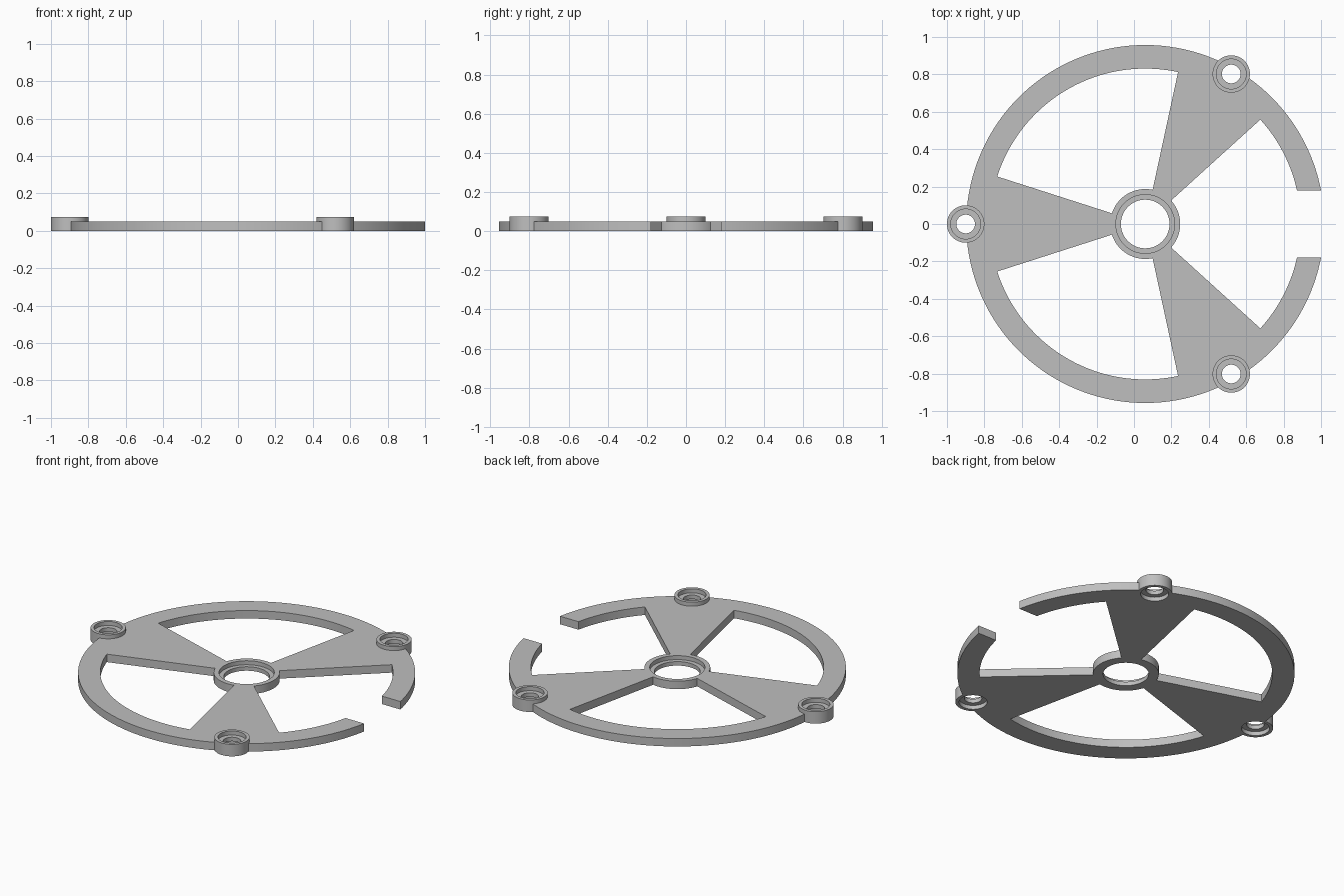
import bpy, bmesh
from math import sin, cos, pi, radians, sqrt

if "Cube" in bpy.data.objects:
    bpy.data.objects.remove(bpy.data.objects["Cube"])

CX = 0.06          # wheel centre
R_OUT, R_IN = 0.957, 0.831
T = 0.05           # plate thickness
SPOKE = radians(17.8)

grey = bpy.data.materials.new("light_grey")
grey.use_nodes = True
COLOR = (0.52, 0.52, 0.52, 1)
grey.diffuse_color = COLOR
grey.node_tree.nodes["Principled BSDF"].inputs["Base Color"].default_value = COLOR


def make_object(name, bm, at=(0, 0)):
    bmesh.ops.recalc_face_normals(bm, faces=bm.faces)
    mesh = bpy.data.meshes.new(name)
    bm.to_mesh(mesh)
    bm.free()
    mesh.materials.append(grey)
    ob = bpy.data.objects.new(name, mesh)
    ob.location = (at[0], at[1], 0)
    bpy.context.collection.objects.link(ob)
    return ob


def prism(name, outline, z0, z1, at=(0, 0)):
    bm = bmesh.new()
    face = bm.faces.new([bm.verts.new((x, y, z0)) for x, y in outline])
    top = bmesh.ops.extrude_face_region(bm, geom=[face])["geom"]
    verts = [v for v in top if isinstance(v, bmesh.types.BMVert)]
    bmesh.ops.translate(bm, verts=verts, vec=(0, 0, z1 - z0))
    return make_object(name, bm, at)


def arc(r, a0, a1, n):
    return [(r * cos(a0 + (a1 - a0) * i / n), r * sin(a0 + (a1 - a0) * i / n))
            for i in range(n + 1)]


def circle(r, n):
    return arc(r, 0, 2 * pi, n)[:-1]


def lathe(name, profile, n, at):
    # closed (radius, height) profile swept into a hollow ring
    bm = bmesh.new()
    rings = [[bm.verts.new((x, y, z)) for x, y in circle(r, n)] for r, z in profile]
    for a, b in zip(rings, rings[1:] + rings[:1]):
        for i in range(n):
            j = (i + 1) % n
            bm.faces.new((a[i], a[j], b[j], b[i]))
    return make_object(name, bm, at)


def cut(target, cutter):
    mod = target.modifiers.new("cut", "BOOLEAN")
    mod.operation, mod.solver, mod.object = "DIFFERENCE", "EXACT", cutter
    bpy.context.view_layer.objects.active = target
    bpy.ops.object.modifier_apply(modifier=mod.name)
    bpy.data.objects.remove(cutter)


# Wheel plate: disc with three windows, an open gap and seats for the rings
plate = prism("wheel_plate", circle(R_OUT, 144), 0, T, (CX, 0))
for k in range(3):
    mid = k * 2 * pi / 3
    half = pi / 3 - SPOKE
    wedge = [(0, 0)] + arc(R_IN, mid - half, mid + half, 40)
    cut(plate, prism("window_cutter", wedge, -0.1, 0.2, (CX, 0)))
gap = [(0.75, -0.18), (1.2, -0.18), (1.2, 0.18), (0.75, 0.18)]
cut(plate, prism("gap_cutter", gap, -0.1, 0.2))

# Centre hub with a stepped recess
HUB_R, HUB_N = 0.187, 72
cut(plate, prism("hub_cutter", circle(HUB_R, HUB_N), -0.1, 0.2, (CX, 0)))
hub = lathe("centre_hub", [(HUB_R, 0), (HUB_R, T), (0.157, T), (0.157, 0.025),
                           (0.13, 0.025), (0.13, 0)], HUB_N, (CX, 0))

# Three rim bosses, recessed on both faces
BOSS_R, BOSS_N, BOSS_H = 0.1, 48, 0.075
boss_profile = [(BOSS_R, 0), (BOSS_R, BOSS_H), (0.08, BOSS_H), (0.08, 0.05),
                (0.05, 0.05), (0.05, 0.025), (0.08, 0.025), (0.08, 0)]
bosses = []
for name, at in (("right_boss", (-0.9, 0)), ("back_left_boss", (0.52, 0.802)),
                 ("front_left_boss", (0.52, -0.802))):
    cut(plate, prism("boss_cutter", circle(BOSS_R, BOSS_N), -0.1, 0.2, at))
    bosses.append(lathe(name, boss_profile, BOSS_N, at))

# Smooth round walls, sharp rims
bpy.ops.object.select_all(action="DESELECT")
for ob in [plate, hub] + bosses:
    ob.select_set(True)
bpy.context.view_layer.objects.active = plate
bpy.ops.object.shade_smooth_by_angle(angle=radians(30))
